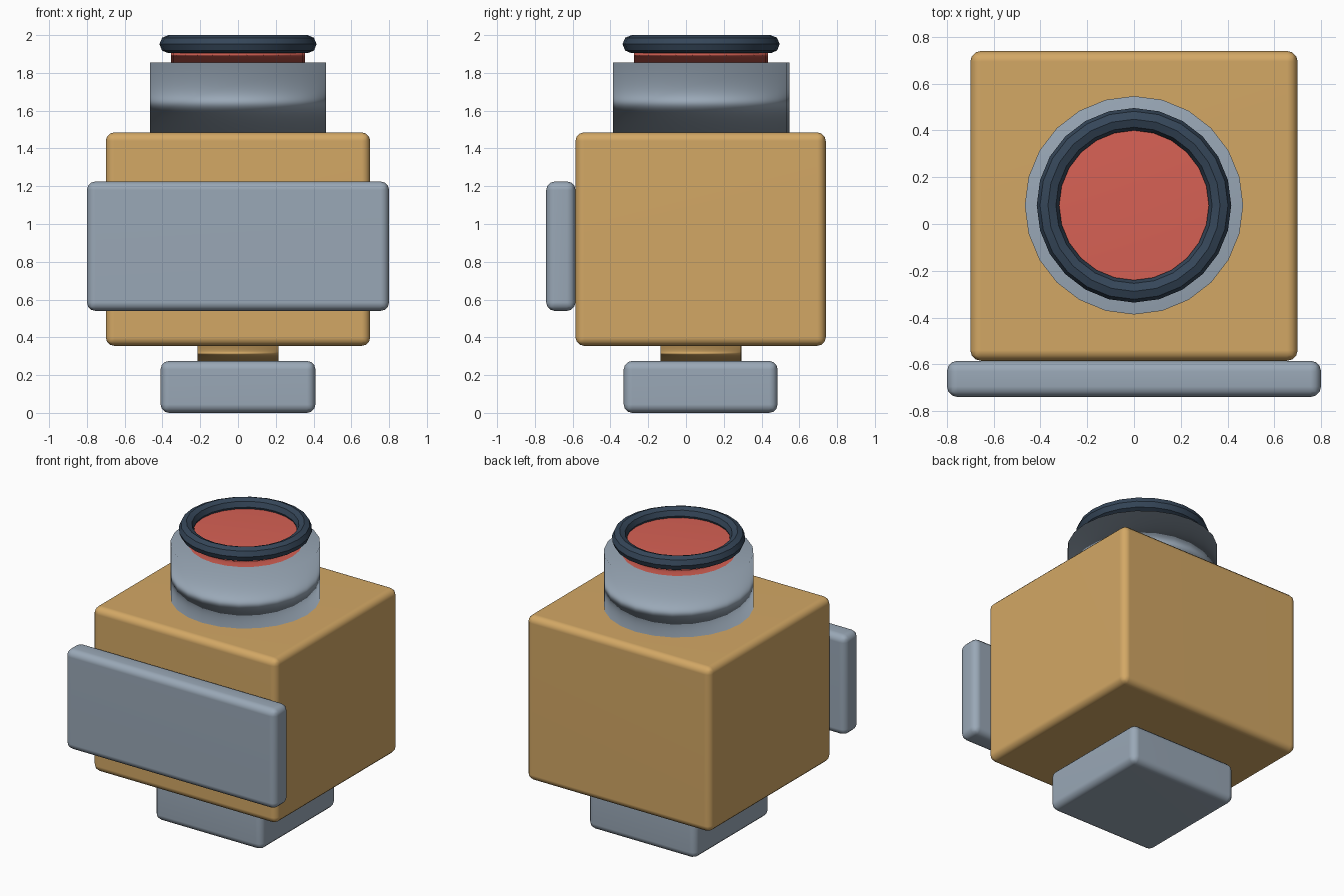
import bpy
import math

if "Cube" in bpy.data.objects:
    bpy.data.objects.remove(bpy.data.objects["Cube"], do_unlink=True)

AXIS_Y = 0.08  # shared vertical axis of foot, neck, turret and lens


def material(name, rgb):
    mat = bpy.data.materials.new(name)
    mat.use_nodes = True
    mat.diffuse_color = (*rgb, 1)
    mat.node_tree.nodes["Principled BSDF"].inputs["Base Color"].default_value = (*rgb, 1)
    return mat


tan = material("warm_tan", (0.65, 0.39, 0.13))
steel = material("steel_grey", (0.32, 0.39, 0.47))
red = material("lens_red", (0.68, 0.12, 0.09))
navy = material("dark_navy", (0.036, 0.062, 0.1))


def finish(name, mat):
    obj = bpy.context.object
    obj.name = obj.data.name = name
    obj.data.materials.append(mat)
    return obj


def rounded_box(name, mat, x, y, z):
    """Bevelled box from (low, high) ranges on each axis."""
    ranges = (x, y, z)
    bpy.ops.mesh.primitive_cube_add(size=1, location=[(a + b) / 2 for a, b in ranges])
    obj = finish(name, mat)
    obj.scale = [b - a for a, b in ranges]
    bpy.ops.object.transform_apply(location=False, rotation=False, scale=True)
    bpy.ops.object.shade_smooth()
    bevel = obj.modifiers.new("rounded_edges", "BEVEL")
    bevel.width = 0.045
    bevel.segments = 3
    obj.modifiers.new("flat_faces", "WEIGHTED_NORMAL")


def drum(name, mat, radius, low, high):
    """Smooth-shaded upright cylinder on the shared axis."""
    bpy.ops.mesh.primitive_cylinder_add(vertices=24, radius=radius, depth=high - low,
                                        location=(0, AXIS_Y, (low + high) / 2))
    obj = finish(name, mat)
    bpy.ops.object.shade_smooth()
    obj.modifiers.new("soft_normals", "WEIGHTED_NORMAL")


# Foot and neck
rounded_box("foot", steel, (-0.41, 0.41), (-0.33, 0.485), (0, 0.275))
drum("neck", tan, 0.215, 0.26, 0.37)

# Main body with front plate
rounded_box("body", tan, (-0.7, 0.7), (-0.585, 0.74), (0.355, 1.485))
rounded_box("front_plate", steel, (-0.8, 0.8), (-0.74, -0.585), (0.54, 1.225))

# Turret, lens and rim
drum("turret", steel, 0.467, 1.43, 1.855)
drum("lens", red, 0.355, 1.85, 1.938)
bpy.ops.mesh.primitive_torus_add(major_segments=24, minor_segments=8, major_radius=0.368,
                                 minor_radius=0.048, location=(0, AXIS_Y, 1.952))
finish("lens_rim", navy)
bpy.ops.object.shade_smooth_by_angle(angle=math.radians(30))
